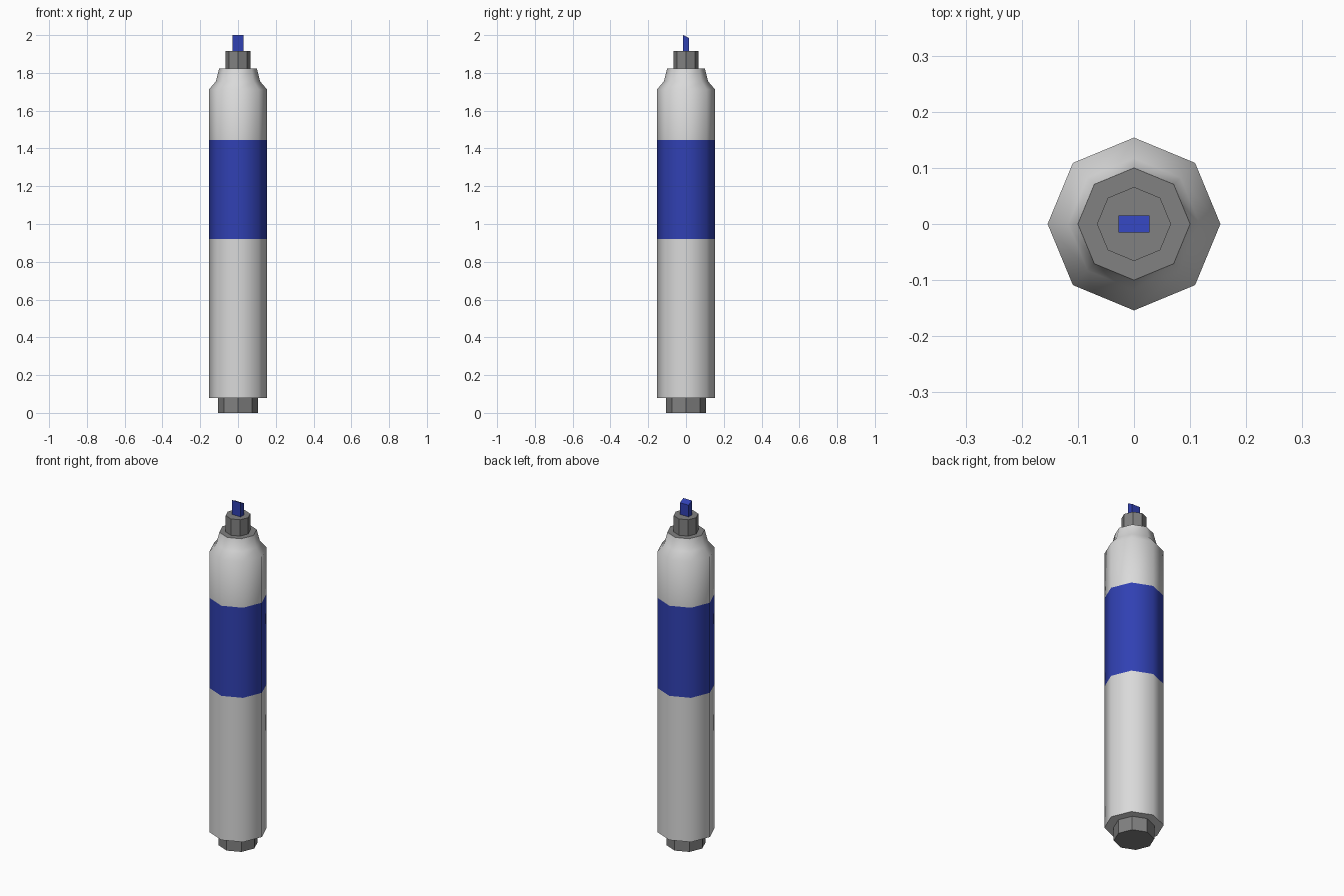
import bpy, bmesh, math

if "Cube" in bpy.data.objects:
    bpy.data.objects.remove(bpy.data.objects["Cube"])

SIDES = 8


def material(name, rgb):
    m = bpy.data.materials.new(name)
    m.diffuse_color = (*rgb, 1)
    m.use_nodes = True
    m.node_tree.nodes["Principled BSDF"].inputs["Base Color"].default_value = m.diffuse_color
    return m


white = material("white plastic", (0.70, 0.70, 0.70))
grey = material("grey plastic", (0.22, 0.22, 0.22))
blue = material("blue ink", (0.03, 0.052, 0.45))


def make_object(name, bm, mats, smooth_angle=None):
    bmesh.ops.recalc_face_normals(bm, faces=bm.faces)
    mesh = bpy.data.meshes.new(name)
    bm.to_mesh(mesh)
    bm.free()
    obj = bpy.data.objects.new(name, mesh)
    bpy.context.collection.objects.link(obj)
    for m in mats:
        mesh.materials.append(m)
    if smooth_angle:
        bpy.ops.object.select_all(action='DESELECT')
        obj.select_set(True)
        bpy.context.view_layer.objects.active = obj
        bpy.ops.object.shade_smooth_by_angle(angle=math.radians(smooth_angle))
    return obj


def lathe(profile):
    """Closed eight-sided solid from (radius, height) pairs."""
    bm = bmesh.new()
    rings = [[bm.verts.new((r * math.cos(math.tau * i / SIDES),
                            r * math.sin(math.tau * i / SIDES), z))
              for i in range(SIDES)] for r, z in profile]
    for a, b in zip(rings, rings[1:]):
        for i in range(SIDES):
            j = (i + 1) % SIDES
            bm.faces.new((a[i], a[j], b[j], b[i]))
    bm.faces.new(rings[0])
    bm.faces.new(rings[-1])
    return bm


# Barrel with shoulder: blue label band by height, grey top face
bm = lathe([(0.154, 0.08), (0.154, 0.92), (0.154, 1.445), (0.154, 1.712),
            (0.117, 1.755), (0.10, 1.822)])
for f in bm.faces:
    z = f.calc_center_median().z
    if 0.92 < z < 1.445 and len(f.verts) == 4:
        f.material_index = 1
    elif z > 1.82:
        f.material_index = 2
make_object("barrel", bm, [white, blue, grey], 50)

# End plug and nib holder, flat sided
make_object("end_plug", lathe([(0.105, 0), (0.105, 0.08)]), [grey])
make_object("nib_holder", lathe([(0.066, 1.822), (0.066, 1.917)]), [grey])

# Chisel nib, slanted down towards the back
bm = bmesh.new()
bmesh.ops.create_cube(bm, size=1)
for v in bm.verts:
    top = 2.0 if v.co.y < 0 else 1.985
    v.co = (v.co.x * 0.056, v.co.y * 0.031, top if v.co.z > 0 else 1.91)
make_object("chisel_nib", bm, [blue])
